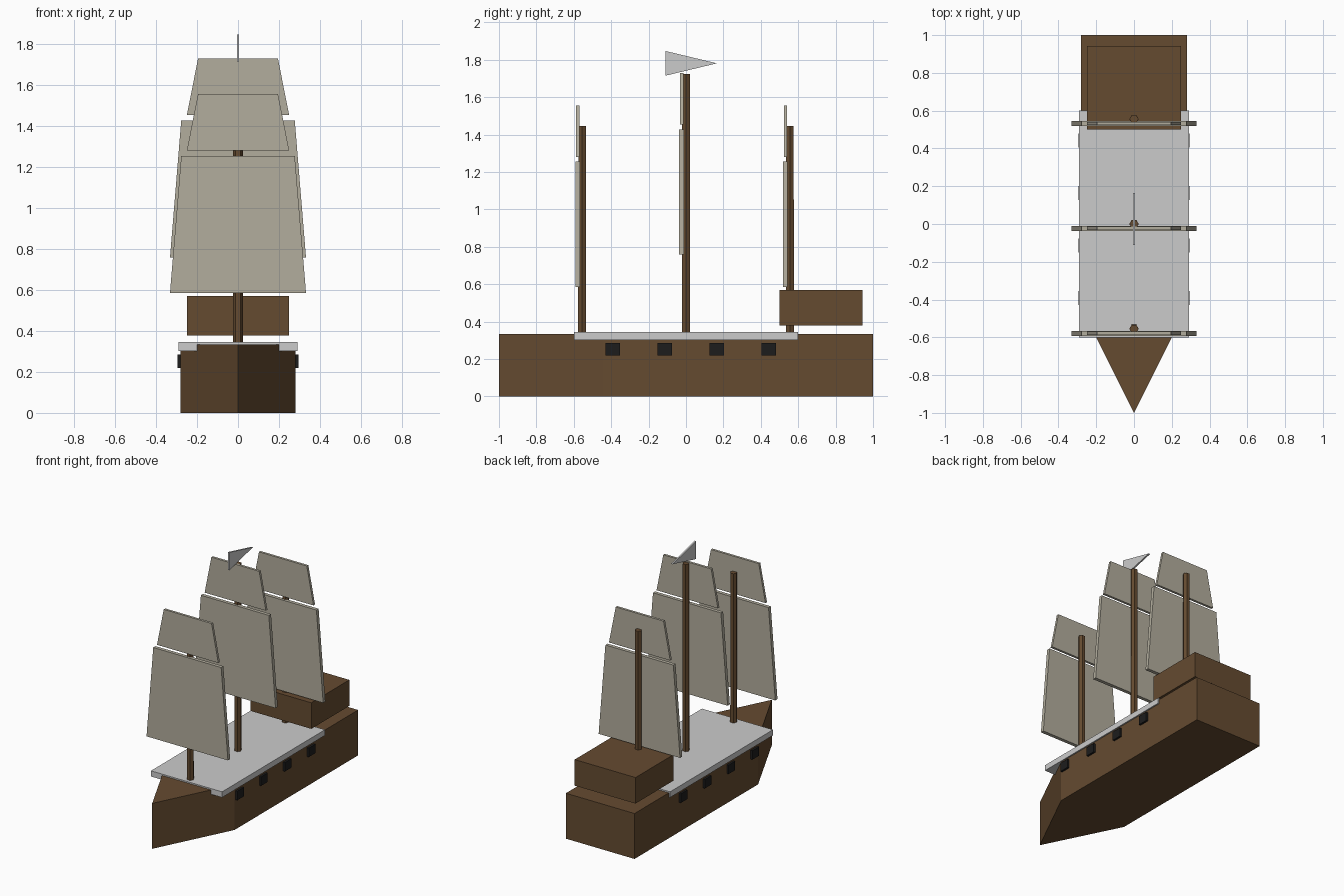
import bpy, bmesh, math
from mathutils import Matrix

if "Cube" in bpy.data.objects:
    bpy.data.objects.remove(bpy.data.objects["Cube"])


def material(name, rgb):
    m = bpy.data.materials.new(name)
    m.diffuse_color = (*rgb, 1)
    m.use_nodes = True
    m.node_tree.nodes["Principled BSDF"].inputs["Base Color"].default_value = m.diffuse_color
    return m


WOOD = material("wood", (0.13, 0.07, 0.03))
CANVAS = material("canvas", (0.45, 0.42, 0.34))
IRON = material("iron", (0.012, 0.012, 0.012))


def finish(name, bm, mat):
    bmesh.ops.recalc_face_normals(bm, faces=bm.faces)
    me = bpy.data.meshes.new(name)
    bm.to_mesh(me)
    bm.free()
    ob = bpy.data.objects.new(name, me)
    bpy.context.collection.objects.link(ob)
    if mat:
        me.materials.append(mat)
    return ob


def prism(name, points, offset, mat=None):
    """Extrude a flat outline of 3D points along an offset."""
    bm = bmesh.new()
    face = bm.faces.new([bm.verts.new(p) for p in points])
    out = bmesh.ops.extrude_face_region(bm, geom=[face], use_keep_orig=True)
    verts = [g for g in out["geom"] if isinstance(g, bmesh.types.BMVert)]
    bmesh.ops.translate(bm, verts=verts, vec=offset)
    return finish(name, bm, mat)


def box(name, x, y, z, mat=None):
    pts = [(x[0], y[0], z[0]), (x[1], y[0], z[0]), (x[1], y[1], z[0]), (x[0], y[1], z[0])]
    return prism(name, pts, (0, 0, z[1] - z[0]), mat)


def mast(name, y, top):
    bm = bmesh.new()
    bottom = 0.33
    bmesh.ops.create_cone(bm, cap_ends=True, segments=6, radius1=0.025, radius2=0.024,
                          depth=top - bottom,
                          matrix=Matrix.Translation((0, y, (top + bottom) / 2))
                          @ Matrix.Rotation(math.radians(90), 4, 'Z'))
    # turn so a flat side faces the bow
    bm.verts.ensure_lookup_table()
    if abs(max(v.co.y for v in bm.verts) - y - 0.025) < 1e-4:
        bmesh.ops.rotate(bm, verts=bm.verts, cent=(0, y, 0),
                         matrix=Matrix.Rotation(math.radians(30), 3, 'Z'))
    return finish(name, bm, WOOD)


def sail(name, y, thick, z0, z1, low, high):
    pts = [(-low, y, z0), (low, y, z0), (high, y, z1), (-high, y, z1)]
    return prism(name, pts, (0, thick, 0), CANVAS)


# Hull with pointed bow, deck and stern cabin
prism("hull", [(0, -1, 0), (0.28, -0.44, 0), (0.28, 1, 0), (-0.28, 1, 0), (-0.28, -0.44, 0)],
      (0, 0, 0.335), WOOD)
box("deck", (-0.29, 0.29), (-0.6, 0.6), (0.303, 0.345))
box("stern_cabin", (-0.248, 0.248), (0.5, 0.943), (0.378, 0.57), WOOD)

# Gun ports on both sides
for i in range(4):
    y = -0.392 + i * 0.278
    for side, s in (("right", 1), ("left", -1)):
        box(f"gun_port_{side}_{i + 1}", sorted((s * 0.255, s * 0.295)),
            (y - 0.038, y + 0.038), (0.219, 0.285), IRON)

# Masts, each with a large lower sail and a small upper sail
for label, y, top, lift in (("fore", -0.555, 1.445, 0),
                            ("main", 0, 1.725, 0.173),
                            ("rear", 0.555, 1.445, 0)):
    mast(label + "_mast", y, top)
    sail(label + "_lower_sail", y - 0.037, 0.026, 0.585 + lift, 1.255 + lift, 0.332, 0.277)
    sail(label + "_upper_sail", y - 0.032, 0.018, 1.28 + lift, 1.556 + lift, 0.25, 0.195)

# Pennant flag on the main mast
prism("flag", [(-0.006, -0.11, 1.715), (-0.006, 0.165, 1.781), (-0.006, -0.11, 1.847)],
      (0.012, 0, 0))
